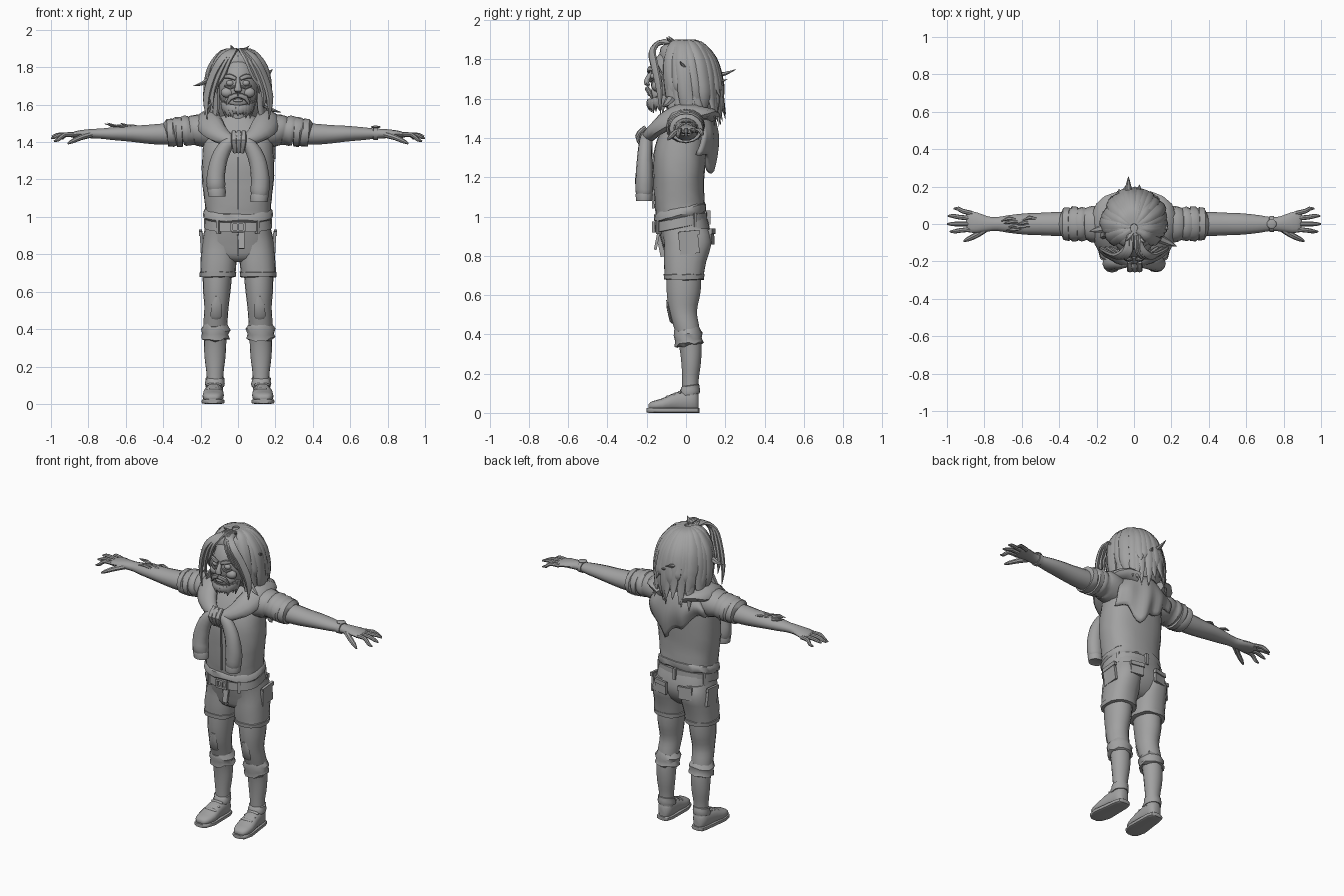
import bpy, bmesh, math, random
from mathutils import Vector, Matrix, Euler

random.seed(7)
parts = {}


def mesh_of(name):
    if name not in parts:
        parts[name] = bmesh.new()
    return parts[name]


def smooth(pts, k):
    """Catmull-Rom resampling of (x, y, z, a, b) points."""
    out = []
    for i in range(len(pts) - 1):
        p = [pts[max(0, min(len(pts) - 1, i + d))] for d in (-1, 0, 1, 2)]
        for j in range(k):
            t = j / k
            out.append(tuple(
                0.5 * (2 * q1 + (q2 - q0) * t + (2 * q0 - 5 * q1 + 4 * q2 - q3) * t * t
                       + (3 * q1 - q0 - 3 * q2 + q3) * t ** 3)
                for q0, q1, q2, q3 in zip(*p)))
    return out + [pts[-1]]


def tube(name, pts, ref, n=14, k=1, t=None, p=2.0, jag=0.0, rough=0.0):
    """Skin elliptical rings along a path: a = sideways, b = along ref."""
    bm = mesh_of(name)
    pts = smooth(pts, k) if k > 1 else pts
    ref, rings = Vector(ref), []
    for i, q in enumerate(pts):
        c = Vector(q[:3])
        tan = Vector(t) if t else Vector(pts[min(i + 1, len(pts) - 1)][:3]) - Vector(pts[max(i - 1, 0)][:3])
        tan.normalize()
        side = tan.cross(ref).normalized()
        nor = side.cross(tan).normalized()
        ring = []
        for j in range(n):
            w = 2 * math.pi * j / n
            cw, sw = math.cos(w), math.sin(w)
            f = 1 + rough * random.uniform(-1, 1)
            u = math.copysign(abs(cw) ** (2 / p), cw) * max(q[3], 0.001) * f
            v = math.copysign(abs(sw) ** (2 / p), sw) * max(q[4], 0.001) * f
            d = tan * jag * random.uniform(-1, 1)
            ring.append(bm.verts.new(c + side * u + nor * v + d))
        rings.append(ring)
    for r0, r1 in zip(rings, rings[1:]):
        for j in range(n):
            bm.faces.new((r0[j], r0[(j + 1) % n], r1[(j + 1) % n], r1[j]))
    bm.faces.new(rings[0][::-1])
    bm.faces.new(rings[-1])


def solid(name, c, r, rot=(0, 0, 0), box=False):
    m = Matrix.Translation(c) @ Euler(rot).to_matrix().to_4x4() @ Matrix.Diagonal((*r, 1))
    if box:
        bmesh.ops.create_cube(mesh_of(name), size=2, matrix=m)
    else:
        bmesh.ops.create_uvsphere(mesh_of(name), u_segments=16, v_segments=10, radius=1, matrix=m)


UP, BACK, TILT = (0, 0, 1), (0, 1, 0), (0, -0.2, 1)

# Shirt body
tube("shirt", [(0, -.03, 1.0, .18, .128), (0, -.03, 1.04, .176, .128), (0, -.035, 1.12, .184, .13),
               (0, -.035, 1.22, .194, .134), (0, -.03, 1.35, .19, .138), (0, -.015, 1.45, .175, .12),
               (0, 0, 1.52, .12, .09), (0, 0, 1.56, .06, .06)], BACK, n=24, k=3, t=TILT, p=2.5, rough=.012)
tube("shirt_hem", [(0, -.03, .995, .178, .128), (0, -.03, 1.005, .188, .136), (0, -.03, 1.035, .184, .134),
                   (0, -.03, 1.05, .17, .12)], BACK, n=24, t=TILT, p=2.5, jag=.006)
solid("shirt_seam", (0, -.17, 1.18), (.004, .006, .14), (.02, 0, 0), True)
tube("neck", [(0, -.01, 1.5, .062, .06), (0, -.03, 1.62, .055, .055)], BACK)

# Belt and shorts
tube("belt", [(0, -.025, .942, .17, .125), (0, -.025, .945, .183, .137), (0, -.025, .995, .18, .135),
              (0, -.025, .998, .165, .12)], BACK, n=24, t=TILT, p=2.4)
for sx, sz, z in ((.035, .006, .968), (.035, .006, .925)):
    solid("buckle", (0, -.166, z), (sx, .007, sz), box=True)
for x in (-.033, .033, 0):
    solid("buckle", (x, -.166, .946), (.006, .007, .022), box=True)
solid("belt_tail", (.018, -.148, .875), (.016, .007, .045), (-.2, 0, 0), True)
for w in (30, 90, 150, 235, 305):
    c, s = math.cos(math.radians(w)), math.sin(math.radians(w))
    solid("belt_loops", (.182 * c, -.025 + .138 * s, .968 + .027 * s), (.008, .012, .036),
          (0, 0, math.radians(w + 90)), True)
tube("shorts", [(0, -.02, .98, .17, .126), (0, -.005, .92, .178, .128), (0, .005, .86, .18, .122),
                (0, 0, .80, .15, .1), (0, 0, .77, .09, .06)], BACK, n=24, k=2, t=TILT, p=2.6)
solid("fly", (0, -.128, .85), (.006, .012, .055), (.2, 0, 0), True)

for s in (-1, 1):
    # Shorts legs, hem and pockets
    tube("shorts", [(s * .09, -.005, .94, .085, .12), (s * .097, .01, .87, .095, .122),
                    (s * .104, -.005, .77, .096, .108), (s * .108, -.01, .70, .094, .1)], BACK, k=2,
         n=18, t=UP, p=2.4, rough=.015)
    tube("shorts_hem", [(s * .108, -.01, .678, .08, .085), (s * .108, -.01, .68, .097, .103),
                        (s * .108, -.01, .705, .099, .105), (s * .108, -.01, .71, .085, .09)], BACK, n=18,
         t=UP, p=2.3, jag=.003)
    solid("back_pocket", (s * .085, .128, .895), (.042, .008, .038), (.05, 0, -s * .2), True)
    solid("pocket_flap", (s * .085, .134, .925), (.045, .008, .013), (.05, 0, -s * .2), True)
    solid("side_pocket", (s * .194, .015, .865), (.008, .05, .055), (.1, s * .05, 0), True)
    solid("side_pocket", (s * .2, .015, .915), (.008, .054, .012), (.1, s * .05, 0), True)
    # Legs with torn leggings ending at mid calf
    tube("legs", [(s * .108, -.01, .74, .08, .09), (s * .113, -.012, .62, .075, .088),
                  (s * .115, -.015, .52, .065, .072), (s * .12, .002, .44, .064, .066),
                  (s * .122, .022, .34, .06, .058), (s * .123, .026, .25, .056, .05),
                  (s * .123, .022, .16, .045, .042), (s * .123, .022, .08, .044, .042)], BACK, n=18, k=3, t=UP)
    tube("legging_cuffs", [(s * .121, .014, .345, .06, .06), (s * .121, .016, .35, .077, .074),
                           (s * .121, .012, .375, .07, .068), (s * .12, .01, .40, .079, .073),
                           (s * .12, .005, .425, .062, .064)], BACK, n=16, t=(0, -.1, 1), jag=.009, rough=.03)
    tube("knee_tears", [(s * .11, -.095, .575, .012, .006), (s * .115, -.09, .53, .028, .008),
                        (s * .117, -.076, .47, .03, .008), (s * .117, -.066, .455, .022, .005)], BACK, n=8)
    # Shoes
    x = s * .128
    tube("soles", [(x + s * .008, -.2, .014, .025, .012), (x + s * .008, -.185, .013, .045, .013),
                   (x + s * .005, -.13, .013, .062, .013), (x, -.05, .013, .056, .013),
                   (x - s * .004, .03, .013, .05, .013), (x - s * .004, .062, .013, .04, .013),
                   (x - s * .004, .07, .013, .022, .012)], UP, n=16, t=BACK, p=5)
    tube("shoes", [(x + s * .008, -.192, .03, .02, .012), (x + s * .008, -.175, .036, .044, .022),
                   (x + s * .005, -.12, .042, .057, .032), (x + s * .002, -.06, .056, .052, .046),
                   (x - s * .002, 0, .06, .048, .055), (x - s * .004, .045, .06, .042, .055),
                   (x - s * .004, .064, .05, .022, .04)], UP, n=16, k=2, t=BACK, p=2.5)
    tube("shoe_collars", [(s * .124, .018, .092, .05, .052), (s * .124, .018, .108, .054, .055),
                          (s * .124, .02, .122, .05, .05), (s * .124, .022, .138, .052, .046),
                          (s * .124, .022, .142, .04, .04)], BACK, t=(0, -.15, 1), rough=.03)
    for y, z in ((-.095, .09), (-.06, .103), (-.03, .115)):
        solid("shoe_straps", (x, y, z - .012), (.042, .012, .01), (.35, 0, 0))
    # Sleeves with rolled cuffs
    def X(pts):
        return [(s * q[0], *q[1:]) for q in pts]
    tube("sleeves", X([(.1, -.01, 1.44, .09, .08), (.17, -.005, 1.46, .1, .088), (.23, 0, 1.465, .096, .082),
                       (.255, 0, 1.46, .086, .076), (.28, 0, 1.46, .093, .082), (.305, 0, 1.455, .082, .073)]),
         UP, n=16, k=2, rough=.02)
    tube("sleeve_cuffs", X([(.295, 0, 1.455, .075, .065), (.3, 0, 1.455, .092, .079), (.33, 0, 1.453, .094, .08),
                            (.34, 0, 1.452, .084, .072), (.348, 0, 1.45, .09, .076), (.378, 0, 1.45, .085, .073),
                            (.385, 0, 1.448, .06, .055)]), (s * .25, 0, 1), n=16, rough=.02)
    # Arms and hands
    tube("arms", X([(.33, 0, 1.445, .066, .06), (.42, 0, 1.442, .064, .057), (.5, 0, 1.442, .06, .05),
                    (.58, 0, 1.445, .057, .043), (.67, 0, 1.445, .047, .035), (.73, 0, 1.445, .037, .028),
                    (.78, 0, 1.445, .04, .026), (.84, .006, 1.444, .054, .02), (.88, .012, 1.438, .056, .016),
                    (.895, .012, 1.434, .045, .01)]), UP, k=2)
    for y0, x1, y1, z1 in ((.057, .965, .082, 1.415), (.03, .995, .043, 1.43),
                           (.0, 1.0, .0, 1.42), (-.028, .985, -.04, 1.405)):
        tube("fingers", X([(.865, y0, 1.438, .013, .013), ((.87 + x1) / 2, (y0 + y1) / 2, 1.44, .0125, .012),
                           (x1 - .025, y1, z1 + .008, .011, .01), (x1, y1, z1, .004, .004)]), UP, n=8, k=2)
    tube("fingers", X([(.79, -.022, 1.44, .02, .018), (.84, -.058, 1.425, .016, .015),
                       (.885, -.08, 1.405, .013, .012), (.91, -.092, 1.392, .005, .005)]), UP, n=8, k=2)
    # Sweater draped over the shoulders with hanging arms
    tube("sweater", [(s * .07, .12, 1.5, .06, .025), (s * .145, .07, 1.53, .07, .035), (s * .165, -.03, 1.525, .07, .04),
                     (s * .135, -.12, 1.475, .068, .04), (s * .075, -.175, 1.425, .045, .035),
                     (s * .01, -.2, 1.4, .03, .03)], (s * .45, -.5, .9), n=12, k=3, rough=.03)
    zb = 1.11 if s < 0 else 1.08
    tube("sweater_arms", [(s * .015, -.2, 1.41, .025, .025), (s * .06, -.205, 1.385, .036, .033),
                          (s * .1, -.21, 1.31, .045, .038), (s * .118, -.212, 1.22, .049, .044),
                          (s * .117, -.213, zb + .06, .05, .046), (s * .114, -.213, zb + .035, .045, .04)],
         BACK, n=12, k=3, rough=.03)
    tube("sweater_arm_cuffs", [(s * .115, -.213, zb + .045, .044, .04), (s * .114, -.213, zb + .03, .049, .044),
                               (s * .112, -.213, zb, .046, .041), (s * .112, -.213, zb + .005, .03, .026)],
         BACK, n=12, t=UP)
    # Face features
    solid("eyes", (s * .042, -.165, 1.715), (.021, .018, .016))
    tube("brows", [(s * .012, -.19, 1.738, .01, .008), (s * .045, -.185, 1.752, .014, .011),
                   (s * .085, -.15, 1.748, .006, .005)], BACK, n=8, k=2)
    tube("eye_bags", [(s * .016, -.182, 1.70, .005, .005), (s * .042, -.182, 1.69, .008, .007),
                      (s * .072, -.163, 1.702, .004, .004)], BACK, n=8, k=2)
    solid("cheeks", (s * .056, -.15, 1.665), (.036, .026, .028))
    tube("moustache", [(0, -.198, 1.65, .013, .012), (s * .04, -.188, 1.638, .015, .012),
                       (s * .06, -.172, 1.60, .004, .004)], BACK, n=8, k=2)

# Sweater knot and back panel
solid("sweater_knot", (0, -.215, 1.405), (.042, .035, .05))
for x in (-.022, .004, .03):
    tube("sweater_knot", [(x, -.205, 1.455, .012, .012), (x, -.247, 1.41, .016, .012),
                          (x * .7, -.215, 1.345, .012, .01)], BACK, n=8, k=3)
bm, N, M = mesh_of("sweater_back"), 20, 9
grid = []
for i in range(N + 1):
    u = 2 * i / N - 1
    row = []
    for j in range(M + 1):
        v = j / M
        drop = .31 - .17 * abs(u - .25) - .02 * math.cos(u * 9)
        y = .06 + .075 * math.cos(u * 1.45) + .03 * math.sin(v * 3) + .01 * v * math.sin(u * 11)
        row.append(bm.verts.new((u * (.15 + .05 * min(1, v * 2)), y, 1.54 - .03 * u * u - v * drop)))
    grid.append(row)
for i in range(N):
    for j in range(M):
        bm.faces.new((grid[i][j], grid[i + 1][j], grid[i + 1][j + 1], grid[i][j + 1]))

# Watch and torn forearm wound
tube("watch_band", [(.722, 0, 1.445, .03, .025), (.724, 0, 1.445, .043, .035), (.748, 0, 1.445, .043, .034),
                    (.75, 0, 1.445, .03, .025)], UP, n=16)
solid("watch_face", (.736, 0, 1.481), (.026, .026, .007))
for i in range(9):
    x, y = -.56 - .014 * i, random.uniform(-.03, .03)
    tube("arm_wound", [(x + .04, y, 1.478, .008, .006), (x, y * 1.2, 1.488, .011, .007),
                       (x - .04, y - .01, 1.478 + random.uniform(0, .025), .002, .002)], UP, n=6)

# Head, nose, mouth and beard
solid("head", (0, -.06, 1.705), (.11, .122, .16))
solid("jaw", (0, -.105, 1.62), (.075, .08, .06))
tube("nose", [(0, -.175, 1.74, .01, .01), (0, -.196, 1.70, .014, .014), (0, -.2, 1.678, .021, .014),
              (0, -.185, 1.668, .012, .006)], BACK, n=10, k=2)
solid("mouth", (0, -.186, 1.622), (.028, .01, .008))
for i in range(13):
    w = math.radians(-90 + (i - 6) * 13)
    c, q = math.cos(w), math.sin(w)
    tube("beard", [(.082 * c, -.1 + .085 * q, 1.625 - .03 * abs(q), .018, .012),
                   (.08 * c, -.1 + .09 * q, 1.59 - .02 * abs(q), .018, .013),
                   (.065 * c, -.1 + .085 * q, 1.55 - .025 * random.random(), .002, .002)], (c, q, .2), n=7, k=2)

# Hair: cap, layered locks, parted fringe and stray spikes
tube("hair_cap", [(0, .07, 1.45, .09, .05), (0, .05, 1.52, .125, .08), (0, .03, 1.6, .148, .12),
                  (0, .02, 1.7, .15, .14), (0, .005, 1.79, .138, .138), (0, -.02, 1.86, .1, .11),
                  (0, -.03, 1.892, .04, .05)], BACK, n=24, k=2, t=UP)
for layer, count in ((0, 23), (1, 17)):
    for i in range(count):
        w = math.radians(-38 + 256 * i / (count - 1) + random.uniform(-5, 5))
        c, q = math.cos(w), math.sin(w)
        g, flick = random.uniform(.97, 1.05), random.uniform(-.02, .035)
        tip = 1.47 + random.uniform(-.03, .05) + .09 * layer
        wd = random.uniform(.022, .034)
        path = [(.02, 1.895, .012), (.085, 1.88, wd * .8), (.14 * g, 1.8, wd), (.16 * g, 1.7, wd),
                (.158 * g, (1.7 + tip) / 2, wd * .9), (.145 + flick, tip, .001)]
        tw = random.uniform(-.1, .1)
        tube("hair_locks", [(r * math.cos(w + tw * j / 3), -.02 + .01 * j + r * math.sin(w + tw * j / 3),
                             z, a, a * .5) for j, (r, z, a) in enumerate(path)],
             (c, q, 1), n=7, k=3)
for s in (-1, 1):
    for x0, x1, x2, z2 in ((.01, .075, .112, 1.66), (.02, .1, .135, 1.58), (.03, .125, .165, 1.52)):
        tube("fringe", [(s * x0, -.06, 1.89, .012, .01), (s * (x0 + .012), -.135, 1.885, .02, .012),
                        (s * x1 * .72, -.172, 1.84, .025, .013), (s * (x1 + .01), -.158, 1.76, .024, .013),
                        (s * (x2 + .005), -.135, (1.76 + z2) / 2, .022, .012), (s * x2, -.13, z2, .001, .001)],
             (s * .5, -.8, .4), n=7, k=3)
for a, b in (((-.03, .14, 1.72), (-.03, .255, 1.75)), ((.02, .14, 1.69), (.03, .21, 1.7)),
             ((-.15, -.02, 1.74), (-.24, -.04, 1.7)), ((.14, -.08, 1.6), (.23, -.12, 1.56)),
             ((-.15, -.05, 1.6), (-.2, -.08, 1.49)), ((.14, 0, 1.76), (.185, -.03, 1.79)),
             ((.0, -.06, 1.88), (.06, -.1, 1.915)), ((-.01, -.04, 1.88), (-.04, -.09, 1.92))):
    m = [(p + q) / 2 for p, q in zip(a, b)]
    tube("stray_hair", [(*a, .024, .014), (m[0], m[1], m[2] - .008, .017, .01), (*b, .001, .001)],
         (.1, .2, 1), n=6, k=2)

# Turn every part into a shaded object
grey = bpy.data.materials.new("plain grey")
grey.diffuse_color = (.36, .36, .36, 1)
for name, bm in parts.items():
    bmesh.ops.recalc_face_normals(bm, faces=bm.faces)
    me = bpy.data.meshes.new(name)
    bm.to_mesh(me)
    bm.free()
    me.materials.append(grey)
    me.shade_smooth()
    me.set_sharp_from_angle(angle=math.radians(40))
    ob = bpy.data.objects.new(name, me)
    bpy.context.collection.objects.link(ob)
    if name == "sweater_back":
        mod = ob.modifiers.new("thickness", 'SOLIDIFY')
        mod.thickness = .02
